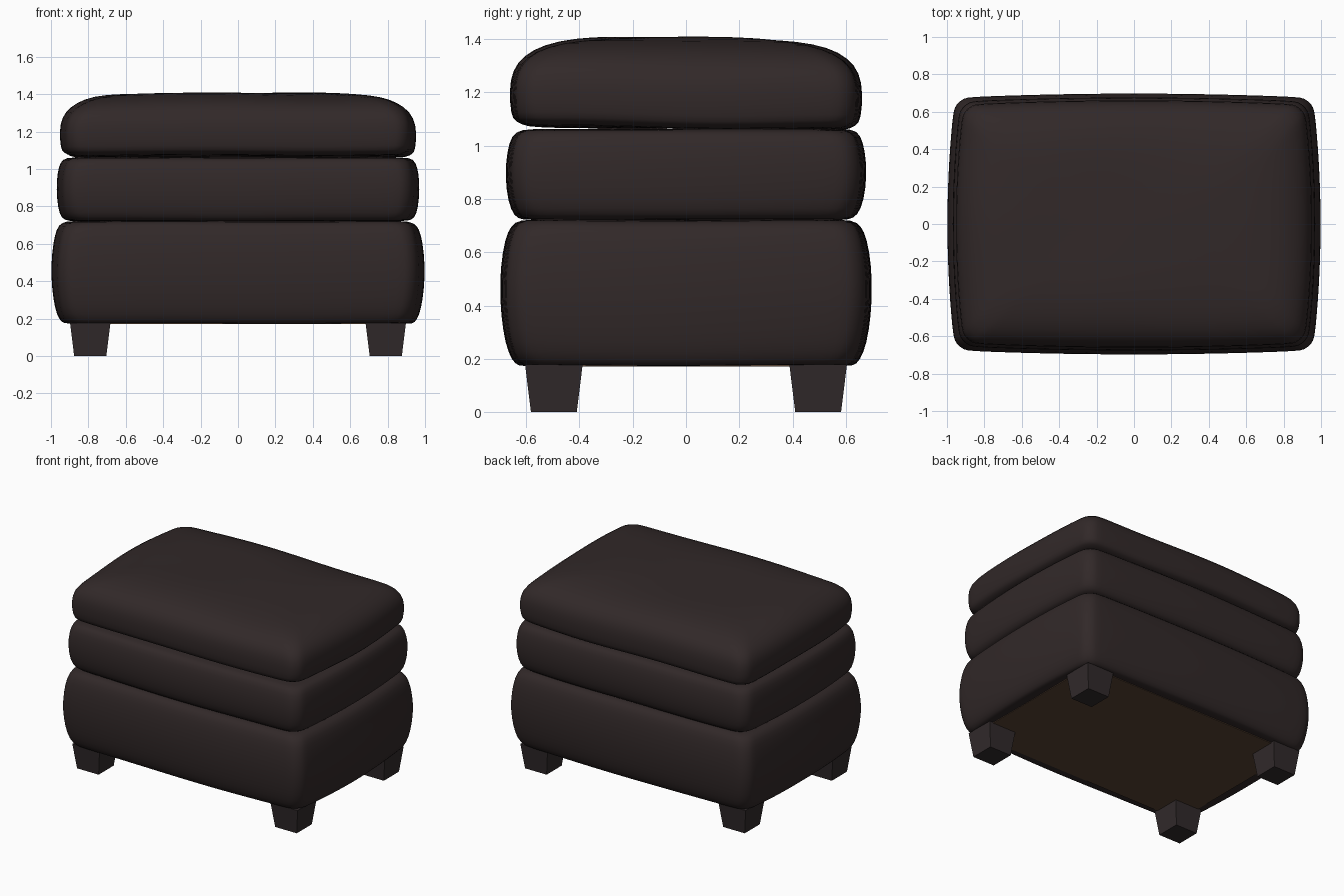
import bpy, bmesh, math

if "Cube" in bpy.data.objects:
    bpy.data.objects.remove(bpy.data.objects["Cube"])


def material(name, rgb):
    m = bpy.data.materials.new(name)
    m.diffuse_color = (*rgb, 1)
    m.use_nodes = True
    m.node_tree.nodes["Principled BSDF"].inputs["Base Color"].default_value = m.diffuse_color
    return m


leather = material("dark leather", (0.031, 0.0215, 0.0215))
wood = material("dark wood", (0.031, 0.023, 0.024))
lining = material("brown lining", (0.098, 0.056, 0.033))


def make_object(name, bm, mat, smooth=False):
    bmesh.ops.recalc_face_normals(bm, faces=bm.faces)
    mesh = bpy.data.meshes.new(name)
    bm.to_mesh(mesh)
    bm.free()
    mesh.materials.append(mat)
    ob = bpy.data.objects.new(name, mesh)
    bpy.context.collection.objects.link(ob)
    if smooth:
        for p in mesh.polygons:
            p.use_smooth = True
        sub = ob.modifiers.new("soften", "SUBSURF")
        sub.levels = sub.render_levels = 1
    return ob


def outline(hx, hy, radius, bulge_x, bulge_y, side=10, corner=4):
    """Rounded rectangle whose sides swell outwards to hx and hy."""
    ax, ay = hx - bulge_x, hy - bulge_y
    pts = []
    for sx, sy, start in ((1, 1, 0), (-1, 1, 90), (-1, -1, 180), (1, -1, 270)):
        for i in range(corner + 1):
            a = math.radians(start + 90 * i / corner)
            pts.append((sx * (ax - radius) + radius * math.cos(a),
                        sy * (ay - radius) + radius * math.sin(a)))
    out = []
    for i, p in enumerate(pts):
        q = pts[(i + 1) % len(pts)]
        steps = side if i % (corner + 1) == corner else 1
        for k in range(steps):
            t = k / steps
            out.append((p[0] + (q[0] - p[0]) * t, p[1] + (q[1] - p[1]) * t))
    return [(x + bulge_x * (x / ax) * max(0, 1 - (y / ay) ** 2),
             y + bulge_y * (y / ay) * max(0, 1 - (x / ax) ** 2)) for x, y in out]


def cushion(name, profile, phase, wave=0.005, lean=0.0):
    """Loft of swollen outlines; each profile row is (half x, half y, z)."""
    bm = bmesh.new()
    rings = []
    for hx, hy, z in profile:
        ring = []
        for x, y in outline(hx, hy, 0.08, 0.04, 0.022):
            dz = wave * math.sin(5 * x + phase) * math.cos(6 * y + phase)
            ring.append(bm.verts.new((x, y, z + dz + lean * y)))
        rings.append(ring)
    n = len(rings[0])
    for a, b in zip(rings, rings[1:]):
        for i in range(n):
            bm.faces.new((a[i], a[(i + 1) % n], b[(i + 1) % n], b[i]))
    bm.faces.new(rings[0][::-1])
    bm.faces.new(rings[-1])
    return make_object(name, bm, leather, True)


# Upholstered tiers
cushion("base_cushion", [
    (0.86, 0.56, 0.178), (0.92, 0.615, 0.174), (0.945, 0.640, 0.178),
    (0.970, 0.667, 0.22), (0.988, 0.687, 0.30), (1.001, 0.700, 0.43),
    (0.995, 0.696, 0.55), (0.980, 0.680, 0.65), (0.958, 0.657, 0.702),
    (0.92, 0.625, 0.720), (0.85, 0.56, 0.722)], 0.4, 0.002)
cushion("middle_cushion", [
    (0.85, 0.55, 0.722), (0.91, 0.615, 0.722), (0.945, 0.645, 0.736),
    (0.963, 0.668, 0.79), (0.972, 0.680, 0.89), (0.966, 0.672, 0.98),
    (0.95, 0.655, 1.040), (0.92, 0.625, 1.060), (0.85, 0.55, 1.064)], 1.7, 0.004)
cushion("top_cushion", [
    (0.84, 0.54, 1.066), (0.90, 0.60, 1.068), (0.935, 0.642, 1.085),
    (0.948, 0.657, 1.105), (0.956, 0.664, 1.20), (0.942, 0.653, 1.275),
    (0.895, 0.61, 1.330), (0.82, 0.535, 1.370), (0.72, 0.42, 1.394),
    (0.52, 0.28, 1.404), (0.32, 0.17, 1.406)], 2.6, 0.006, -0.01)

# Tapered feet
for side_x, label_x in ((-1, "left"), (1, "right")):
    for side_y, label_y in ((-1, "front"), (1, "back")):
        bm = bmesh.new()
        bmesh.ops.create_cube(bm, size=1)
        for v in bm.verts:
            top = v.co.z > 0
            half_x, half_y = (0.108, 0.108) if top else (0.086, 0.086)
            v.co = (side_x * 0.79 + math.copysign(half_x, v.co.x),
                    side_y * 0.496 + math.copysign(half_y, v.co.y),
                    0.178 if top else 0.0)
        make_object(f"{label_y}_{label_x}_foot", bm, wood)

# Lining under the base
bm = bmesh.new()
bmesh.ops.create_cube(bm, size=1)
for v in bm.verts:
    v.co = (v.co.x * 1.74, v.co.y * 1.15, 0.175 + v.co.z * 0.008)
make_object("underside_lining", bm, lining)
